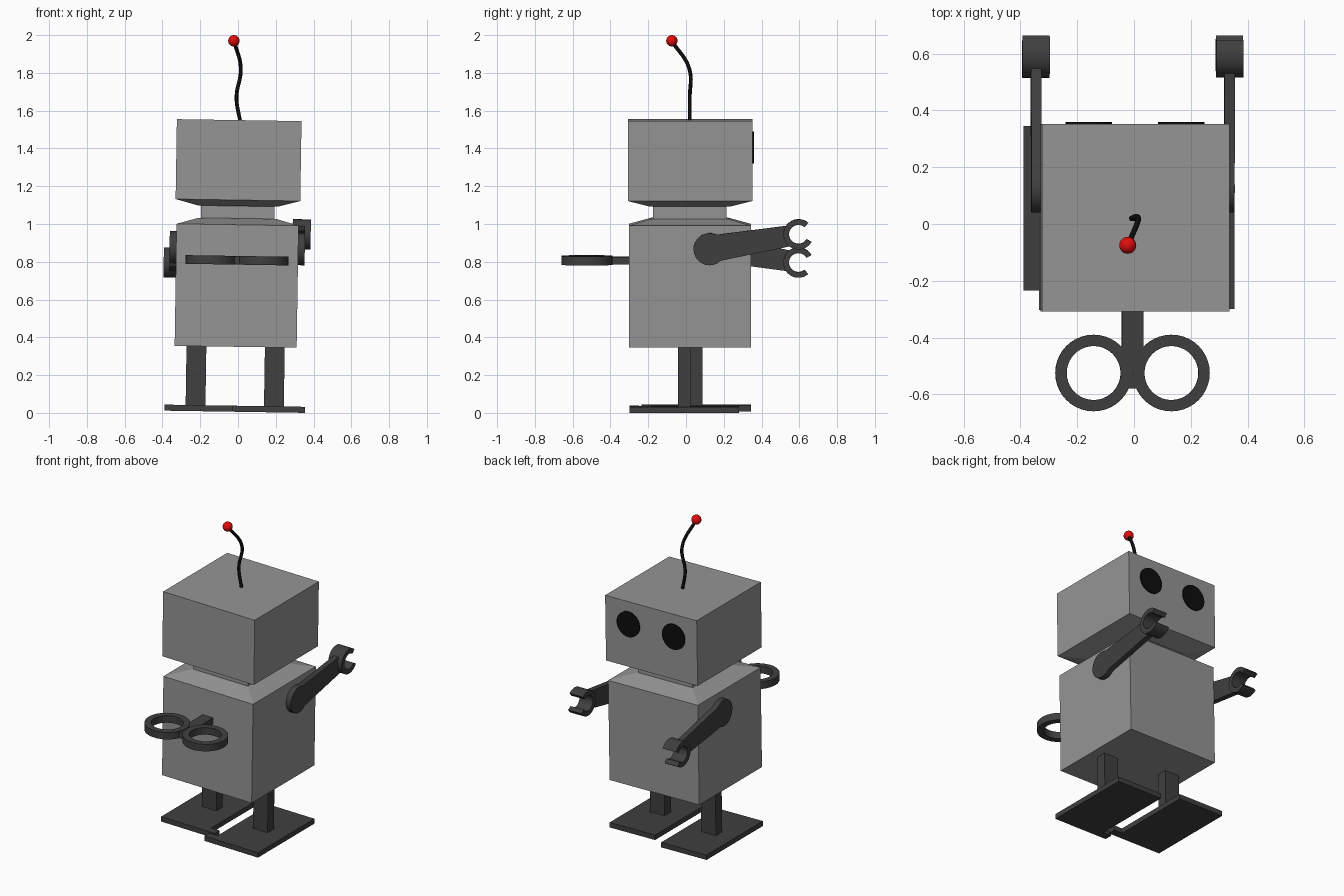
import bpy, bmesh, math
from mathutils import Matrix, Vector

if "Cube" in bpy.data.objects:
    bpy.data.objects.remove(bpy.data.objects["Cube"])

# The whole toy leans very slightly to one side
TILT = Matrix.Translation((-0.018, 0, 0)) @ Matrix.Rotation(math.radians(0.9), 4, 'Y')
# Profile planes: (u, v, depth) -> world
YZ = Matrix(((0, 0, 1, 0), (1, 0, 0, 0), (0, 1, 0, 0), (0, 0, 0, 1)))
XZ = Matrix(((1, 0, 0, 0), (0, 0, 1, 0), (0, 1, 0, 0), (0, 0, 0, 1)))


def material(name, rgb):
    m = bpy.data.materials.new(name)
    m.diffuse_color = (*rgb, 1)
    m.use_nodes = True
    m.node_tree.nodes["Principled BSDF"].inputs["Base Color"].default_value = m.diffuse_color
    return m


GREY = material("light_grey", (0.30, 0.30, 0.30))
DARK = material("dark_grey", (0.05, 0.05, 0.05))
BLACK = material("black", (0.004, 0.004, 0.004))
RED = material("red", (0.75, 0.004, 0.004))


def finish(name, bm, mat, matrix=TILT, smooth=False):
    bmesh.ops.remove_doubles(bm, verts=bm.verts, dist=1e-5)
    bmesh.ops.recalc_face_normals(bm, faces=bm.faces)
    me = bpy.data.meshes.new(name)
    bm.to_mesh(me)
    bm.free()
    ob = bpy.data.objects.new(name, me)
    bpy.context.collection.objects.link(ob)
    me.materials.append(mat)
    ob.matrix_world = matrix
    if smooth:
        bpy.ops.object.select_all(action='DESELECT')
        ob.select_set(True)
        bpy.context.view_layer.objects.active = ob
        bpy.ops.object.shade_smooth_by_angle(angle=math.radians(35))
    return ob


def prism(bm, pts, lo, hi, m=Matrix()):
    """Extrude a closed outline along its depth axis."""
    a = [bm.verts.new(m @ Vector((u, v, lo))) for u, v in pts]
    b = [bm.verts.new(m @ Vector((u, v, hi))) for u, v in pts]
    bm.faces.new(a)
    bm.faces.new(b)
    for i in range(len(a)):
        j = (i + 1) % len(a)
        bm.faces.new((a[i], a[j], b[j], b[i]))


def arc(cu, cv, r, a0, a1, n):
    return [(cu + r * math.cos(math.radians(a0 + (a1 - a0) * i / n)),
             cv + r * math.sin(math.radians(a0 + (a1 - a0) * i / n))) for i in range(n + 1)]


def rect(u0, u1, v0, v1):
    return [(u0, v0), (u1, v0), (u1, v1), (u0, v1)]


def ring(bm, cu, cv, rin, rout, lo, hi, m=Matrix(), a0=0, a1=360, n=40):
    """Flat ring, or an open clamp when the angles leave a gap."""
    loops = []
    for r, w in ((rin, lo), (rout, lo), (rout, hi), (rin, hi)):
        loops.append([bm.verts.new(m @ Vector((u, v, w))) for u, v in arc(cu, cv, r, a0, a1, n)])
    for k in range(4):
        p, q = loops[k], loops[(k + 1) % 4]
        for i in range(n):
            bm.faces.new((p[i], p[i + 1], q[i + 1], q[i]))
    if a1 - a0 < 360:
        for i in (0, n):
            bm.faces.new([lp[i] for lp in loops])


def stacked_box(name, cy, levels, mat):
    """Square sections (half width, z) joined from bottom to top."""
    bm = bmesh.new()
    rows = [[bm.verts.new((sx * h, cy + sy * h, z))
             for sx, sy in ((-1, -1), (1, -1), (1, 1), (-1, 1))] for h, z in levels]
    bm.faces.new(rows[0])
    bm.faces.new(rows[-1])
    for p, q in zip(rows, rows[1:]):
        for i in range(4):
            j = (i + 1) % 4
            bm.faces.new((p[i], p[j], q[j], q[i]))
    finish(name, bm, mat)


# Body, neck and head blocks with sloped shoulders and chin
stacked_box("body", 0.02, [(0.323, 0.35), (0.323, 0.996), (0.205, 1.03)], GREY)
stacked_box("neck", 0.02, [(0.195, 1.02), (0.195, 1.11)], GREY)
stacked_box("head", 0.022, [(0.21, 1.095), (0.33, 1.127), (0.33, 1.55)], GREY)

# Eyes
for side, sx in (("left", -1), ("right", 1)):
    bm = bmesh.new()
    prism(bm, arc(sx * 0.163, 1.405, 0.082, 0, 350, 35), 0.350, 0.359, XZ)
    finish(side + "_eye", bm, BLACK, smooth=True)

# Legs and interlocking feet, one a step ahead of the other
for side, sx, dy in (("left", -1, 0.065), ("right", 1, 0.0)):
    bm = bmesh.new()
    prism(bm, rect(*sorted((sx * 0.155, sx * 0.26)), -0.042 + dy, 0.023 + dy), 0.03, 0.36)
    finish(side + "_leg", bm, DARK)
    y0, y1 = -0.3 + dy, 0.28 + dy
    outline = [(0.372, y0), (-0.015, y0), (-0.015, y0 + 0.05),
               (0.045, y0 + 0.05), (0.045, y1), (0.372, y1)]
    bm = bmesh.new()
    prism(bm, [(sx * x, y) for x, y in outline], 0.006, 0.038)
    finish(side + "_foot", bm, DARK)

# Arms with open clamp hands
for side, sx, angle in (("left", -1, -9.8), ("right", 1, 9.5)):
    m = Matrix.Translation((sx * 0.34, 0.125, 0.872)) @ Matrix.Rotation(math.radians(angle), 4, 'X') @ YZ
    bm = bmesh.new()
    prism(bm, arc(0, 0, 0.085, 55, 305, 28) + [(0.425, -0.055), (0.425, 0.055)], -0.018, 0.018, m)
    finish(side + "_arm", bm, DARK, smooth=True)
    bm = bmesh.new()
    ring(bm, 0.477, 0, 0.05, 0.08, -0.048, 0.048, m, 40, 320, 30)
    finish(side + "_hand", bm, DARK, smooth=True)

# Wind-up key
bm = bmesh.new()
prism(bm, rect(-0.038, 0.038, -0.58, -0.29), 0.787, 0.827)
finish("key_shaft", bm, DARK)
for side, sx in (("left", -1), ("right", 1)):
    bm = bmesh.new()
    ring(bm, sx * 0.137, -0.525, 0.095, 0.135, 0.785, 0.831)
    finish(side + "_key_ring", bm, DARK, smooth=True)

# Antenna wire and bulb
cu = bpy.data.curves.new("antenna", 'CURVE')
cu.dimensions = '3D'
cu.bevel_depth = 0.01
cu.bevel_resolution = 2
cu.resolution_u = 8
sp = cu.splines.new('BEZIER')
path = [(0.012, 0.02, 1.54), (-0.008, 0.02, 1.67), (0.015, 0.018, 1.82), (-0.02, -0.072, 1.965)]
sp.bezier_points.add(len(path) - 1)
for p, co in zip(sp.bezier_points, path):
    p.co = co
    p.handle_left_type = p.handle_right_type = 'AUTO'
cu.materials.append(BLACK)
bpy.context.collection.objects.link(bpy.data.objects.new("antenna", cu))

bm = bmesh.new()
bmesh.ops.create_uvsphere(bm, u_segments=24, v_segments=14, radius=0.03)
finish("antenna_bulb", bm, RED, Matrix.Translation((-0.022, -0.075, 1.97)), smooth=True)
